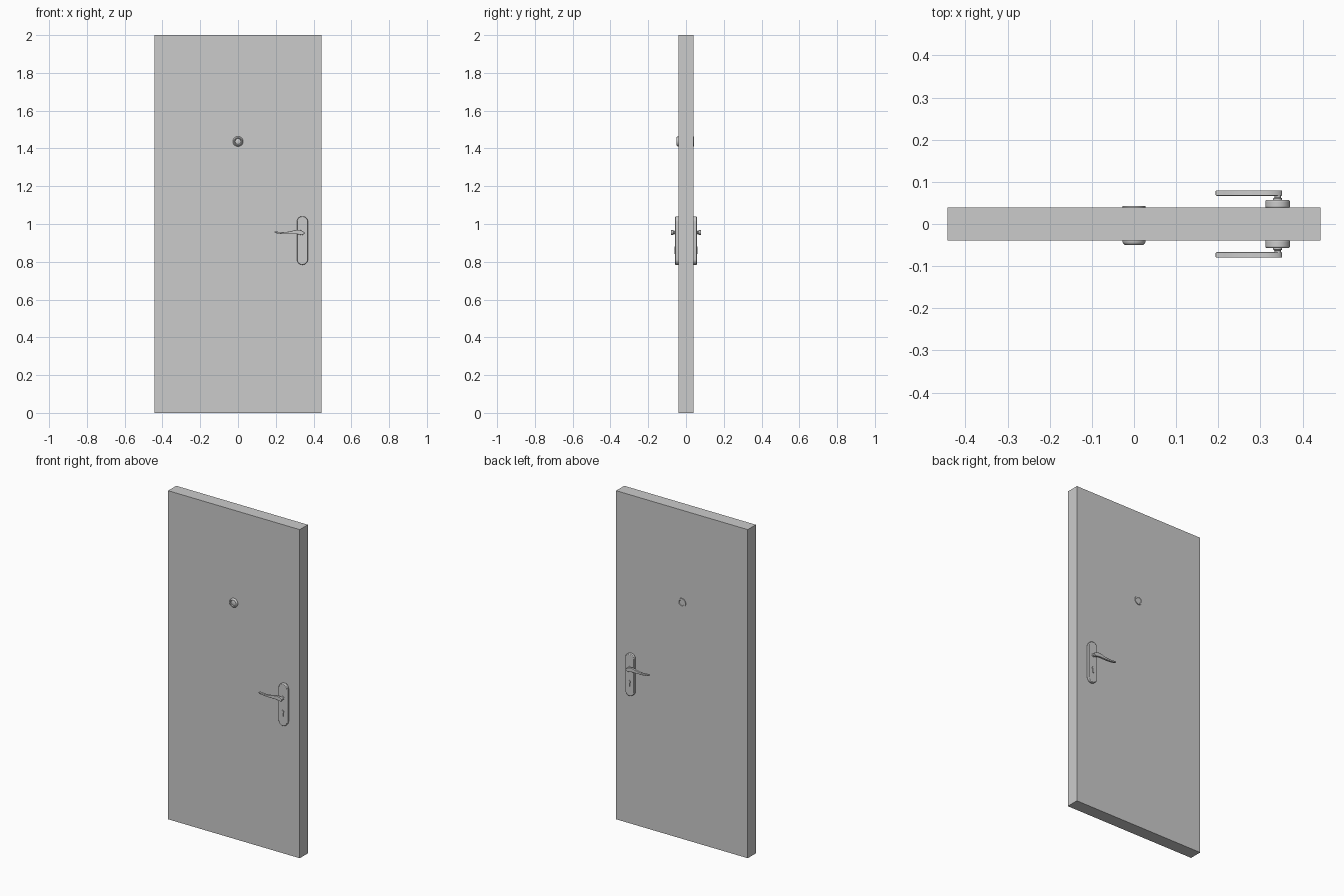
import bpy, bmesh
from math import sin, cos, pi, radians
from mathutils import Vector

if "Cube" in bpy.data.objects:
    bpy.data.objects.remove(bpy.data.objects["Cube"])

HX, HZ = 0.341, 0.955   # handle pivot
FACE = 0.039            # half thickness of the door


def finish(name, bm, bevel=0):
    bmesh.ops.recalc_face_normals(bm, faces=bm.faces)
    me = bpy.data.meshes.new(name)
    bm.to_mesh(me)
    bm.free()
    ob = bpy.data.objects.new(name, me)
    bpy.context.collection.objects.link(ob)
    if bevel:
        m = ob.modifiers.new("edge", 'BEVEL')
        m.width, m.segments = bevel, 2
        m.limit_method, m.angle_limit = 'ANGLE', radians(50)
    bpy.context.view_layer.objects.active = ob
    ob.select_set(True)
    bpy.ops.object.shade_smooth_by_angle(angle=radians(35))
    ob.select_set(False)
    return ob


def extrude(name, outline, y0, y1, bevel=0):
    """Solid from an x-z outline between two depths."""
    bm = bmesh.new()
    f = bm.faces.new([bm.verts.new((x, y0, z)) for x, z in outline])
    r = bmesh.ops.extrude_face_region(bm, geom=[f])
    verts = [v for v in r["geom"] if isinstance(v, bmesh.types.BMVert)]
    bmesh.ops.translate(bm, verts=verts, vec=(0, y1 - y0, 0))
    # extruding keeps the first face, so the solid is closed
    if not any(len(g.verts) == len(outline) and all(abs(v.co.y - y0) < 1e-6 for v in g.verts)
               for g in bm.faces):
        bm.faces.new([v for v in bm.verts if v not in verts])
    return finish(name, bm, bevel)


def lathe(name, profile, x, z, n=32):
    """Turn (radius, y) points about a y axis through x, z."""
    bm = bmesh.new()
    vs = [bm.verts.new((x + r, y, z)) for r, y in profile]
    es = [bm.edges.new(p) for p in zip(vs, vs[1:])]
    bmesh.ops.spin(bm, geom=vs + es, cent=(x, 0, z), axis=(0, 1, 0),
                   angle=2 * pi, steps=n, use_duplicate=False)
    bmesh.ops.remove_doubles(bm, verts=bm.verts, dist=1e-5)
    return finish(name, bm)


def arc(cx, cz, r, a0, a1, n):
    return [(cx + r * cos(radians(a0 + (a1 - a0) * i / n)),
             cz + r * sin(radians(a0 + (a1 - a0) * i / n))) for i in range(n + 1)]


def smooth_loop(pts, steps=4):
    """Closed Catmull-Rom curve through the points."""
    p, n, out = [Vector(q) for q in pts], len(pts), []
    for i in range(n):
        a, b, c, d = (p[(i + k) % n] for k in (-1, 0, 1, 2))
        for s in range(steps):
            t = s / steps
            out.append((2 * b + (c - a) * t + (2 * a - 5 * b + 4 * c - d) * t * t
                        + (3 * b - a - 3 * c + d) * t ** 3) / 2)
    return [tuple(v) for v in out]


# Door slab
extrude("door_slab", [(-0.443, 0), (0.443, 0), (0.443, 2), (-0.443, 2)], -FACE, FACE)

# Peephole: domed rim in front, flat ring at the back
lathe("peephole_front", [(0.027, -0.038), (0.027, -0.043), (0.025, -0.047), (0.021, -0.050),
                         (0.018, -0.050), (0.015, -0.045), (0.008, -0.047), (0, -0.0475)], 0, 1.437)
lathe("peephole_back", [(0.027, 0.038), (0.027, 0.043), (0.018, 0.043),
                        (0.016, 0.041), (0, 0.041)], 0, 1.437)

# Outlines of the handle parts
R = 0.029
plate = arc(HX, 1.041 - R, R, 0, 180, 16) + arc(HX, 0.784 + R, R, 180, 360, 16)
lever = smooth_loop([(0.194, 0.957), (0.200, 0.960), (0.235, 0.957), (0.270, 0.960),
                     (0.300, 0.967), (0.320, 0.969), (0.340, 0.964), (0.351, 0.955),
                     (0.347, 0.945), (0.335, 0.942), (0.312, 0.946), (0.270, 0.946),
                     (0.235, 0.947), (0.200, 0.952)])
cylinder = arc(HX, 0.872, 0.0085, -55, 235, 16) + arc(HX, 0.847, 0.0045, 180, 360, 8)

# Handle set on both faces
for side, s in (("front", -1), ("back", 1)):
    extrude("handle_plate_" + side, plate, s * 0.038, s * 0.057, 0.003)
    extrude("lever_" + side, lever, s * 0.067, s * 0.080, 0.0015)
    extrude("lock_cylinder_" + side, cylinder, s * 0.050, s * 0.062)
    lathe("spindle_" + side, [(0, s * 0.05), (0.0105, s * 0.05), (0.0105, s * 0.061),
                              (0.0075, s * 0.063), (0.0075, s * 0.070), (0, s * 0.070)], HX, HZ, 20)
